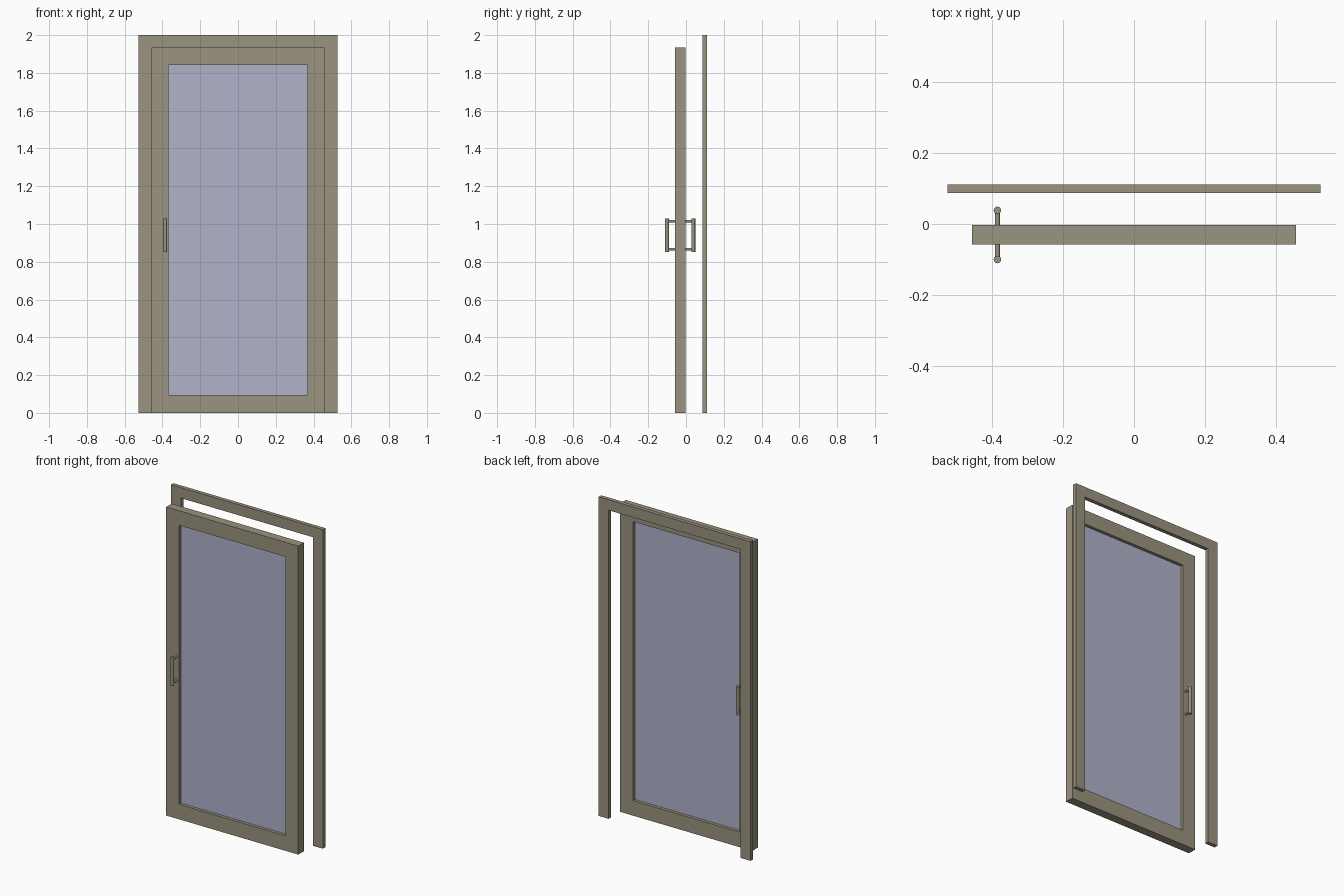
import bpy
import bmesh
import math
from mathutils import Matrix

if "Cube" in bpy.data.objects:
    bpy.data.objects.remove(bpy.data.objects["Cube"])


def material(name, rgb):
    m = bpy.data.materials.new(name)
    m.diffuse_color = (*rgb, 1.0)
    m.use_nodes = True
    m.node_tree.nodes["Principled BSDF"].inputs["Base Color"].default_value = m.diffuse_color
    return m


BRONZE = material("bronze_grey", (0.323, 0.292, 0.212))
GLASS = material("pale_blue_glass", (0.434, 0.445, 0.591))


def finish(bm, name, mat):
    bmesh.ops.recalc_face_normals(bm, faces=bm.faces)
    mesh = bpy.data.meshes.new(name)
    bm.to_mesh(mesh)
    bm.free()
    mesh.materials.append(mat)
    ob = bpy.data.objects.new(name, mesh)
    bpy.context.collection.objects.link(ob)
    return ob


def extrude_y(bm, y0, y1):
    """Thicken the flat faces, which lie at y0, back to y1."""
    res = bmesh.ops.extrude_face_region(bm, geom=bm.faces[:])
    verts = [v for v in res["geom"] if isinstance(v, bmesh.types.BMVert)]
    bmesh.ops.translate(bm, verts=verts, vec=(0, y1 - y0, 0))


def slab(name, polygons, y0, y1, mat):
    """Front-view (x, z) polygons extruded from y0 to y1."""
    bm = bmesh.new()
    for poly in polygons:
        bm.faces.new([bm.verts.new((x, y0, z)) for x, z in poly])
    bmesh.ops.remove_doubles(bm, verts=bm.verts, dist=1e-5)
    extrude_y(bm, y0, y1)
    return finish(bm, name, mat)


def rect(x, z0, z1):
    return [(-x, z0), (x, z0), (x, z1), (-x, z1)]


def rod(name, centre, radius, length, along_y=False):
    bm = bmesh.new()
    rot = Matrix.Rotation(math.pi / 2, 4, 'X') if along_y else Matrix()
    bmesh.ops.create_cone(bm, cap_ends=True, segments=24, radius1=radius,
                          radius2=radius, depth=length,
                          matrix=Matrix.Translation(centre) @ rot)
    ob = finish(bm, name, BRONZE)
    bpy.ops.object.select_all(action='DESELECT')
    ob.select_set(True)
    bpy.context.view_layer.objects.active = ob
    bpy.ops.object.shade_smooth_by_angle(angle=math.radians(40))
    return ob


# Wall casing: an upside-down U behind the door
OX, IX, IZ = 0.527, 0.458, 1.934
slab("door_casing", [[(-OX, 0), (-IX, 0), (-IX, IZ), (IX, IZ), (IX, 0),
                      (OX, 0), (OX, 2), (-OX, 2)]], 0.0875, 0.112, BRONZE)

# Door leaf: four mitred rails around the glass opening
Y_FRONT, Y_BACK = -0.0575, -0.0025
GX, GZ0, GZ1 = 0.368, 0.094, 1.843
outer, inner = rect(IX, 0, IZ), rect(GX, GZ0, GZ1)
rails = [[outer[i], outer[(i + 1) % 4], inner[(i + 1) % 4], inner[i]]
         for i in range(4)]
slab("door_leaf", rails, Y_FRONT, Y_BACK, BRONZE)

# Glass pane set back in the leaf
slab("glass_pane", [rect(GX, GZ0, GZ1)], -0.038, -0.022, GLASS)

# Pull handles on both sides: upright bar with two posts
HX = -0.386
for side, face, bar in (("front", Y_FRONT, -0.1005), ("back", Y_BACK, 0.0385)):
    rod(side + "_handle_bar", (HX, bar, 0.94), 0.0105, 0.178)
    for label, z in (("upper", 1.015), ("lower", 0.866)):
        rod(f"{side}_handle_{label}_post", (HX, (face + bar) / 2, z),
            0.0068, abs(face - bar) + 0.002, along_y=True)
